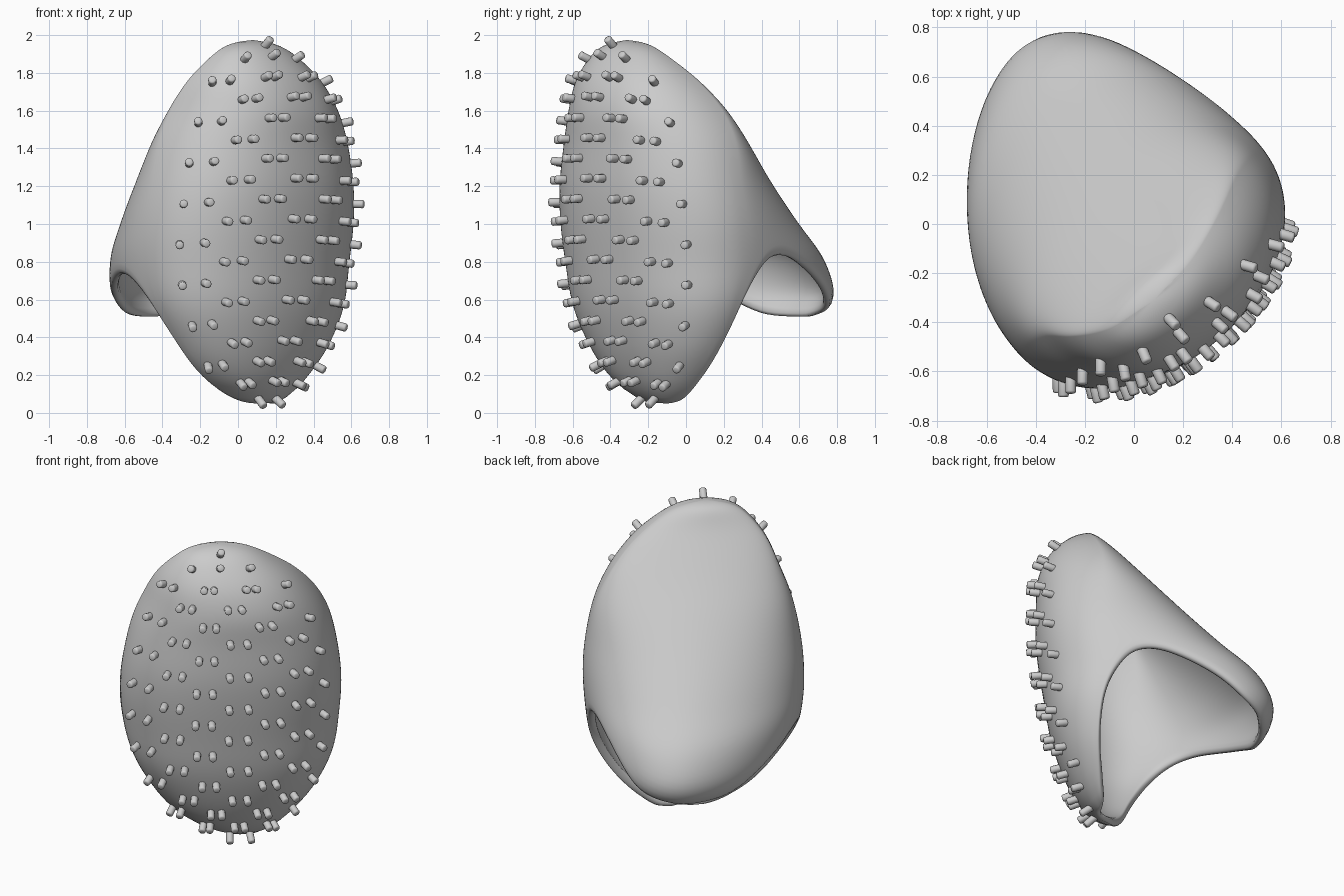
import bpy, bmesh, math
from mathutils import Vector, Matrix

if "Cube" in bpy.data.objects:
    bpy.data.objects.remove(bpy.data.objects["Cube"])

YAW = math.radians(40)

# Cross-sections: z, sideways centre, half width, depth of widest line, front depth, back depth
SECTIONS = [
    (0.025, 0.02, 0.07, 0.15, 0.05, 0.03),
    (0.05, 0.01, 0.15, 0.13, 0.11, 0.05),
    (0.10, -0.01, 0.24, 0.12, 0.18, 0.12),
    (0.20, -0.03, 0.36, 0.11, 0.25, 0.35),
    (0.30, -0.03, 0.45, 0.11, 0.30, 0.60),
    (0.55, -0.04, 0.59, 0.09, 0.40, 0.92),
    (0.80, -0.05, 0.64, 0.06, 0.47, 0.85),
    (1.00, -0.05, 0.65, 0.08, 0.48, 0.69),
    (1.20, -0.05, 0.63, 0.10, 0.48, 0.53),
    (1.43, -0.05, 0.58, 0.10, 0.48, 0.32),
    (1.60, -0.06, 0.505, 0.12, 0.46, 0.18),
    (1.75, -0.09, 0.41, 0.18, 0.36, 0.11),
    (1.85, -0.115, 0.31, 0.23, 0.25, 0.08),
    (1.93, -0.135, 0.20, 0.27, 0.14, 0.07),
    (1.96, -0.14, 0.12, 0.28, 0.08, 0.05),
    (1.975, -0.14, 0.02, 0.29, 0.015, 0.01),
]
# Lower rim height by angle from the front
RIM = [(0, .03), (65, .035), (78, .08), (84, .2), (89, .43), (93, .61), (99, .73),
       (107, .78), (117, .77), (134, .67), (152, .54), (180, .49)]
TOP = SECTIONS[-1][0]


def interp(table, x):
    """Smooth interpolation of table columns through the first column."""
    x = min(max(x, table[0][0]), table[-1][0])
    i = 0
    while i < len(table) - 2 and x > table[i + 1][0]:
        i += 1
    a, b = table[i], table[i + 1]
    p, n = table[max(i - 1, 0)], table[min(i + 2, len(table) - 1)]
    h = b[0] - a[0]
    t = (x - a[0]) / h
    out = []
    for k in range(1, len(a)):
        m0 = (b[k] - p[k]) / (b[0] - p[0]) * h
        m1 = (n[k] - a[k]) / (n[0] - a[0]) * h
        out.append((2*t**3 - 3*t*t + 1) * a[k] + (t**3 - 2*t*t + t) * m0
                   + (3*t*t - 2*t**3) * b[k] + (t**3 - t*t) * m1)
    return out


def power(v, e):
    return math.copysign(abs(v) ** e, v)


def surface(ang, z):
    c, a, f0, b, bb = interp(SECTIONS, z)
    co, si = math.cos(ang), math.sin(ang)
    front = co > 0
    f = f0 + (b if front else bb) * power(co, 0.92 if front else 1.05)
    s = c + a * power(si, 0.92 if front else 1.05)
    # the back leans to one side
    s += 0.2 * min(0, f) ** 2
    return Vector((s, -f, z))


def add_object(name, bm):
    bmesh.ops.recalc_face_normals(bm, faces=bm.faces)
    me = bpy.data.meshes.new(name)
    bm.to_mesh(me)
    bm.free()
    ob = bpy.data.objects.new(name, me)
    bpy.context.collection.objects.link(ob)
    ob.rotation_euler = (0, 0, YAW)
    for p in me.polygons:
        p.use_smooth = True
    return ob


# Hollow cap with a scooped opening; columns are denser at the sides
COLS, ROWS = 80, 28
bm = bmesh.new()
top = bm.verts.new(surface(0, TOP) + Vector((0, 0.015, 0)))
grid = []
for r in range(1, ROWS + 1):
    ring = []
    for i in range(COLS):
        ang = -math.pi + 2 * math.pi * i / COLS
        ang += 0.3 * math.sin(2 * ang)
        rim = interp(RIM, abs(math.degrees(ang)))[0]
        rim += 0.055 * math.sin(ang) * min(1, rim / 0.5) ** 2
        z = TOP - (TOP - rim) * (r / ROWS) ** 1.4
        ring.append(bm.verts.new(surface(ang, z)))
    grid.append(ring)
for i in range(COLS):
    j = (i + 1) % COLS
    bm.faces.new((top, grid[0][i], grid[0][j]))
    for r in range(ROWS - 1):
        bm.faces.new((grid[r][i], grid[r + 1][i], grid[r + 1][j], grid[r][j]))
cap = add_object("cap_shell", bm)
# Make the surface normals point outwards so the wall grows inwards
me = cap.data
mid = max(me.polygons, key=lambda p: -p.center.y)
if mid.normal.y > 0:
    me.flip_normals()
wall = cap.modifiers.new("wall", 'SOLIDIFY')
wall.thickness, wall.offset = 0.05, -1
sub = cap.modifiers.new("smooth", 'SUBSURF')
sub.levels = sub.render_levels = 1

# Bristles: columns in alternating pairs over the front
bm = bmesh.new()


def bristle(ang, z):
    p = surface(ang, z)
    dz = surface(ang, z + .01) - surface(ang, z - .01)
    da = surface(ang + .02, z) - surface(ang - .02, z)
    n = da.cross(dz).normalized()
    if n.y > 0:
        n = -n
    d = (n * 0.75 + Vector((0.05, -0.35, 0))).normalized()
    rot = d.to_track_quat('Z', 'Y').to_matrix().to_4x4()
    bmesh.ops.create_cone(bm, cap_ends=True, segments=12, radius1=.022, radius2=.022,
                          depth=.10, matrix=Matrix.Translation(p + d * 0.007) @ rot)


for k in range(13):
    u = (k - 6) / 6
    for r in range(-12, 6):
        if (r + k // 2) % 2:
            continue
        z = 1.32 + 0.107 * r + 0.03 * (1 - u * u)
        if (z > 1.82 or z < 0.1) and k % 2:
            continue
        if abs(u) > 0.7 and (z > 1.85 or z < 0.1):
            continue
        bristle(math.asin(u * 0.84 - 0.065), max(z, 0.07))
bristle(0.0, 1.945)
bristles = add_object("bristles", bm)
bev = bristles.modifiers.new("round_tips", 'BEVEL')
bev.width, bev.segments, bev.limit_method = 0.009, 2, 'ANGLE'
bev.angle_limit = math.radians(50)
